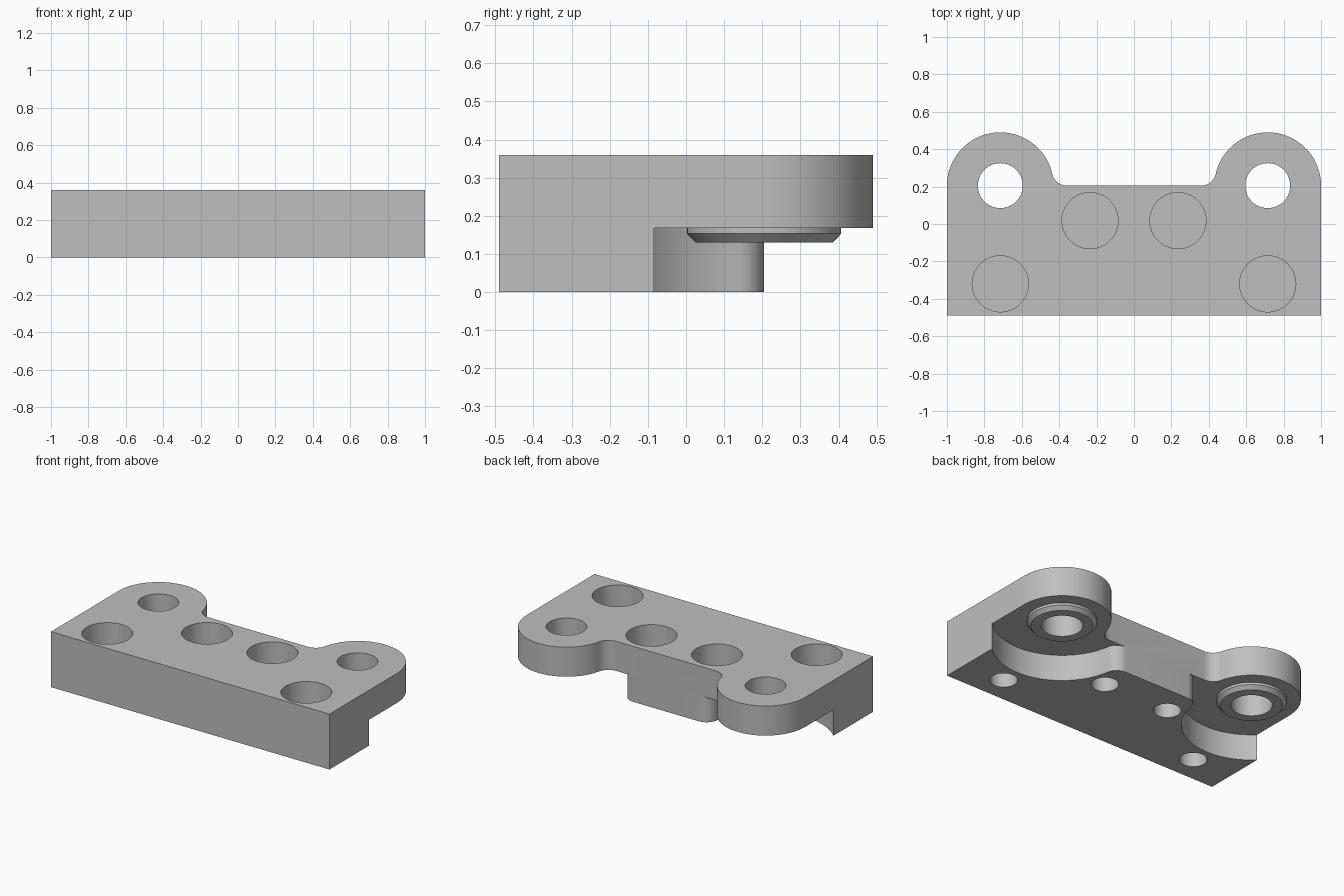
import bpy, bmesh, math
from mathutils import Matrix

if "Cube" in bpy.data.objects:
    bpy.data.objects.remove(bpy.data.objects["Cube"])

TOP, STEP = 0.36, 0.168          # full height, underside of the lobes
LOBE_X, LOBE_Y, LOBE_R = 0.715, 0.205, 0.285
RELIEF_R, FILLET, BORE = 0.406, 0.08, 0.12

grey = bpy.data.materials.new("plain grey")
grey.use_nodes = True
grey.diffuse_color = (0.52, 0.52, 0.52, 1)
grey.node_tree.nodes["Principled BSDF"].inputs["Base Color"].default_value = (0.52, 0.52, 0.52, 1)


def arc(cx, cy, r, start, end, steps):
    angles = [start + (end - start) * i / steps for i in range(steps + 1)]
    return [(cx + r * math.cos(a), cy + r * math.sin(a)) for a in angles]


def mesh_object(name, bm):
    bmesh.ops.recalc_face_normals(bm, faces=bm.faces)
    mesh = bpy.data.meshes.new(name)
    bm.to_mesh(mesh)
    bm.free()
    mesh.materials.append(grey)
    obj = bpy.data.objects.new(name, mesh)
    bpy.context.collection.objects.link(obj)
    return obj


def extrude(name, outline, low, high):
    bm = bmesh.new()
    face = bm.faces.new([bm.verts.new((x, y, low)) for x, y in outline])
    grown = bmesh.ops.extrude_face_region(bm, geom=[face])["geom"]
    verts = [g for g in grown if isinstance(g, bmesh.types.BMVert)]
    bmesh.ops.translate(bm, verts=verts, vec=(0, 0, high - low))
    return mesh_object(name, bm)


def hole(x, y, r, low, high):
    return extrude("hole_cutter", arc(x, y, r, 0, math.tau, 64)[:-1], low, high)


def smooth(obj):
    bpy.ops.object.select_all(action="DESELECT")
    obj.select_set(True)
    bpy.context.view_layer.objects.active = obj
    bpy.ops.object.shade_smooth_by_angle(angle=math.radians(30))


# Plate outline: straight front, two round lobes, concave fillets between them
reach = math.sqrt((LOBE_R + FILLET) ** 2 - FILLET ** 2)
tangent = math.atan2(FILLET, reach)
half = [(1, -0.49)] + arc(LOBE_X, LOBE_Y, LOBE_R, 0, math.pi - tangent, 40)
half += arc(LOBE_X - reach, LOBE_Y + FILLET, FILLET, -tangent, -math.pi / 2, 12)[1:]
body = extrude("bracket_body", half + [(-x, y) for x, y in reversed(half)], 0, TOP)

# Relief below each lobe, with the middle block's corners rounded
reach = math.sqrt((RELIEF_R + FILLET) ** 2 - FILLET ** 2)
tangent = math.atan2(FILLET, reach)
corner_x = LOBE_X - reach
relief = [(corner_x, 0.6)]
relief += arc(corner_x, LOBE_Y - FILLET, FILLET, math.pi / 2, tangent, 12)
relief += arc(LOBE_X, LOBE_Y, RELIEF_R, math.pi + tangent, math.tau, 48)[1:]
relief += [(LOBE_X + RELIEF_R, 0.6)]

cutters = []
for side in (-1, 1):
    cutters.append(extrude("relief_cutter", [(side * x, y) for x, y in relief], -0.1, STEP))
    cutters.append(hole(side * LOBE_X, LOBE_Y, BORE, -0.1, 0.5))
    # Screw head pockets above, shaft holes below, thin web left between
    for x, y in ((LOBE_X, -0.32), (0.235, 0.018)):
        cutters.append(hole(side * x, y, 0.15, 0.18, 0.5))
        cutters.append(hole(side * x, y, 0.08, -0.1, 0.165))

for cutter in cutters:
    mod = body.modifiers.new("cut", "BOOLEAN")
    mod.operation, mod.solver, mod.object = "DIFFERENCE", "EXACT", cutter

# Bake the cuts and discard the cutters
bpy.context.view_layer.update()
baked = bpy.data.meshes.new_from_object(body.evaluated_get(bpy.context.evaluated_depsgraph_get()))
body.modifiers.clear()
body.data = baked
for cutter in cutters:
    bpy.data.objects.remove(cutter)
smooth(body)

# Chamfered collars under the lobes
profile = [(BORE, STEP), (BORE, 0.13), (0.18, 0.13), (0.202, 0.153), (0.202, STEP)]
for side, name in ((-1, "right_collar"), (1, "left_collar")):
    bm = bmesh.new()
    verts = [bm.verts.new((r, 0, z)) for r, z in profile]
    edges = [bm.edges.new(pair) for pair in zip(verts, verts[1:])]
    bmesh.ops.spin(bm, geom=verts + edges, axis=(0, 0, 1), cent=(0, 0, 0),
                   angle=math.tau, steps=64, use_merge=True)
    bmesh.ops.remove_doubles(bm, verts=bm.verts, dist=0.0001)
    bm.transform(Matrix.Translation((side * LOBE_X, LOBE_Y, 0)))
    smooth(mesh_object(name, bm))
